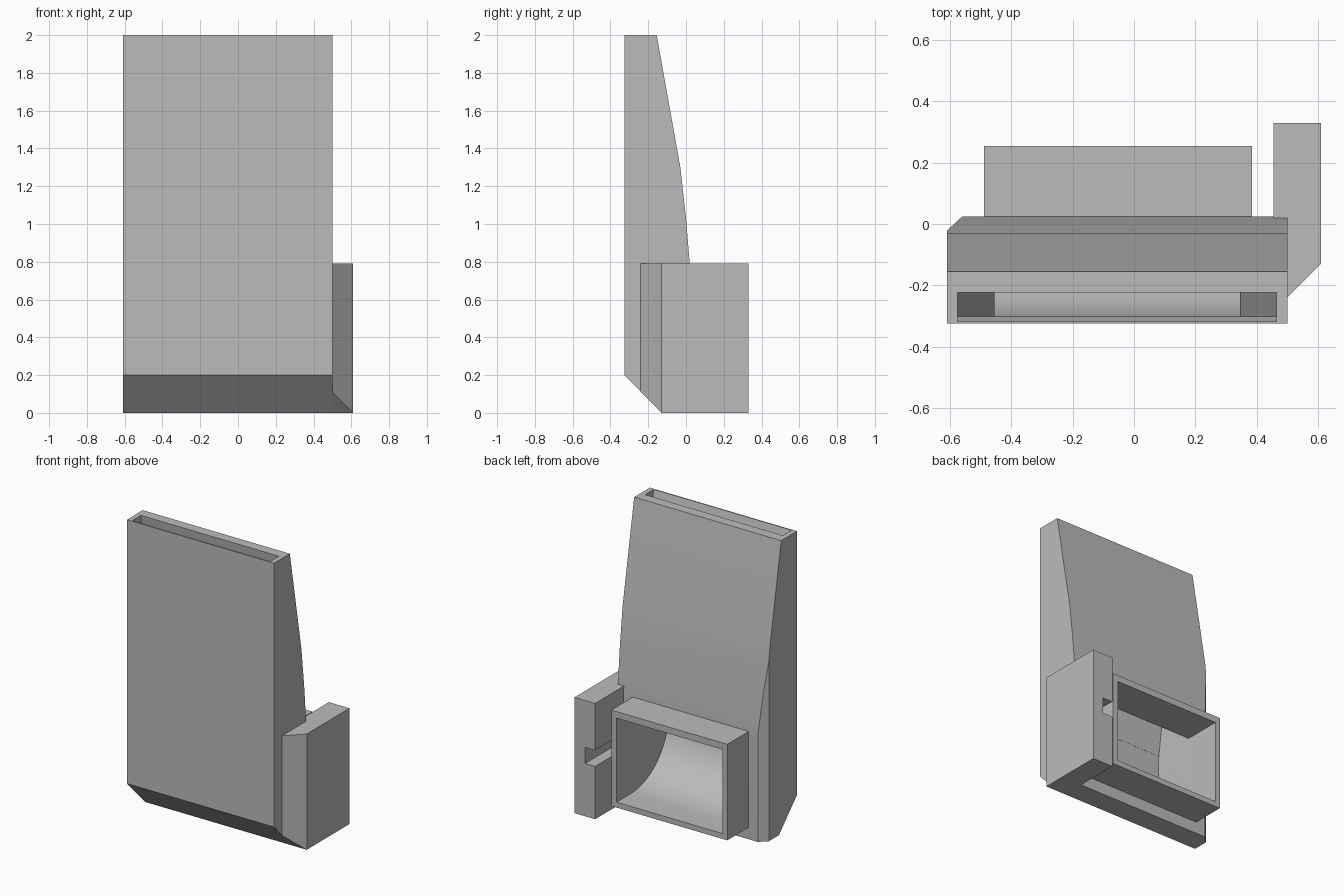
import bpy, bmesh, math
from mathutils import Vector

if "Cube" in bpy.data.objects:
    bpy.data.objects.remove(bpy.data.objects["Cube"], do_unlink=True)

grey = bpy.data.materials.new("plain_grey")
grey.use_nodes = True
grey.diffuse_color = (0.5, 0.5, 0.5, 1)
grey.node_tree.nodes["Principled BSDF"].inputs["Base Color"].default_value = (0.5, 0.5, 0.5, 1)


def finish(name, bm):
    bmesh.ops.recalc_face_normals(bm, faces=bm.faces[:])
    mesh = bpy.data.meshes.new(name)
    bm.to_mesh(mesh)
    bm.free()
    mesh.materials.append(grey)
    ob = bpy.data.objects.new(name, mesh)
    bpy.context.collection.objects.link(ob)
    return ob


def loft(rings):
    """Closed solid through rings of equal point count."""
    bm = bmesh.new()
    loops = [[bm.verts.new(p) for p in ring] for ring in rings]
    for a, b in zip(loops, loops[1:]):
        for i in range(len(a)):
            j = (i + 1) % len(a)
            bm.faces.new((a[i], a[j], b[j], b[i]))
    bm.faces.new(loops[0])
    bm.faces.new(loops[-1])
    return bm


def along_x(profile, x0, x1):
    return loft([[(x, y, z) for y, z in profile] for x in (x0, x1)])


def along_z(outline, z0, z1):
    return loft([[(x, y, z) for x, y in outline] for z in (z0, z1)])


def box(x0, x1, y0, y1, z0, z1):
    return along_z([(x0, y0), (x1, y0), (x1, y1), (x0, y1)], z0, z1)


def slice_off(bm, point, normal):
    """Cut away everything on the normal's side and cap the cut."""
    geom = bm.verts[:] + bm.edges[:] + bm.faces[:]
    cut = bmesh.ops.bisect_plane(bm, geom=geom, plane_co=Vector(point),
                                 plane_no=Vector(normal).normalized(), clear_outer=True)
    edges = [e for e in cut["geom_cut"] if isinstance(e, bmesh.types.BMEdge)]
    bmesh.ops.holes_fill(bm, edges=edges, sides=0)


def subtract(ob, cutters):
    for cutter in cutters:
        cutter.hide_render = True
        mod = ob.modifiers.new("cut", "BOOLEAN")
        mod.operation = "DIFFERENCE"
        mod.solver = "EXACT"
        mod.object = cutter
    bpy.context.view_layer.update()
    result = bpy.data.meshes.new_from_object(
        ob.evaluated_get(bpy.context.evaluated_depsgraph_get()))
    ob.modifiers.clear()
    ob.data = result


# Duct body: side profile with one bevelled rear corner
body_profile = [(-0.13, 0), (-0.325, 0.2), (-0.325, 2), (-0.155, 2), (-0.03, 1.3),
                (0, 1.03), (0.02, 0.79), (0.025, 0.72), (0.025, 0)]
bm = along_x(body_profile, -0.61, 0.5)
slice_off(bm, (-0.61, -0.022, 0), (-0.047, 0.05, 0))
duct_body = finish("duct_body", bm)

# Rear socket around the inlet
inlet_socket = finish("inlet_socket", box(-0.49, 0.385, 0.02, 0.255, 0.08, 0.735))

# Side arm with the front corner and underside bevels
arm_outline = [(0.455, 0.33), (0.61, 0.33), (0.61, -0.13), (0.5, -0.24),
               (0.5, 0.015), (0.455, 0.015)]
bm = along_z(arm_outline, 0, 0.79)
slice_off(bm, (0.6, -0.13, 0), (0, -1, -1))
side_arm = finish("side_arm", bm)

# Inner scoop that turns the flow upward
steps = 16
scoop = [(0.3, 0.69), (0.3, 0.117)]
for i in range(steps + 1):
    a = math.pi / 2 * i / steps
    scoop.append((0.1 - 0.402 * math.sin(a), 0.5 - 0.383 * math.cos(a)))
scoop.append((-0.302, 0.69))
scoop_cutter = finish("scoop_cutter", along_x(scoop, -0.455, 0.345))

# Inner channel widening to the slot-shaped outlet
sections = [(0.66, -0.454, 0.344, -0.301, -0.006), (1.3, -0.52, 0.41, -0.302, -0.085),
            (1.94, -0.575, 0.465, -0.302, -0.218), (2.01, -0.575, 0.465, -0.32, -0.225)]
channel_cutter = finish("channel_cutter", loft(
    [[(x0, y0, z), (x1, y0, z), (x1, y1, z), (x0, y1, z)] for z, x0, x1, y0, y1 in sections]))

# Groove along the inner side of the arm
groove_cutter = finish("groove_cutter", box(0.43, 0.53, 0.03, 0.36, 0.36, 0.47))

subtract(duct_body, [scoop_cutter, channel_cutter])
subtract(inlet_socket, [scoop_cutter])
subtract(side_arm, [groove_cutter])
for helper in (scoop_cutter, channel_cutter, groove_cutter):
    bpy.data.objects.remove(helper, do_unlink=True)

# Smooth only the gentle curves
bpy.ops.object.select_all(action="DESELECT")
for ob in (duct_body, inlet_socket, side_arm):
    ob.select_set(True)
bpy.context.view_layer.objects.active = duct_body
bpy.ops.object.shade_smooth_by_angle(angle=math.radians(7))
